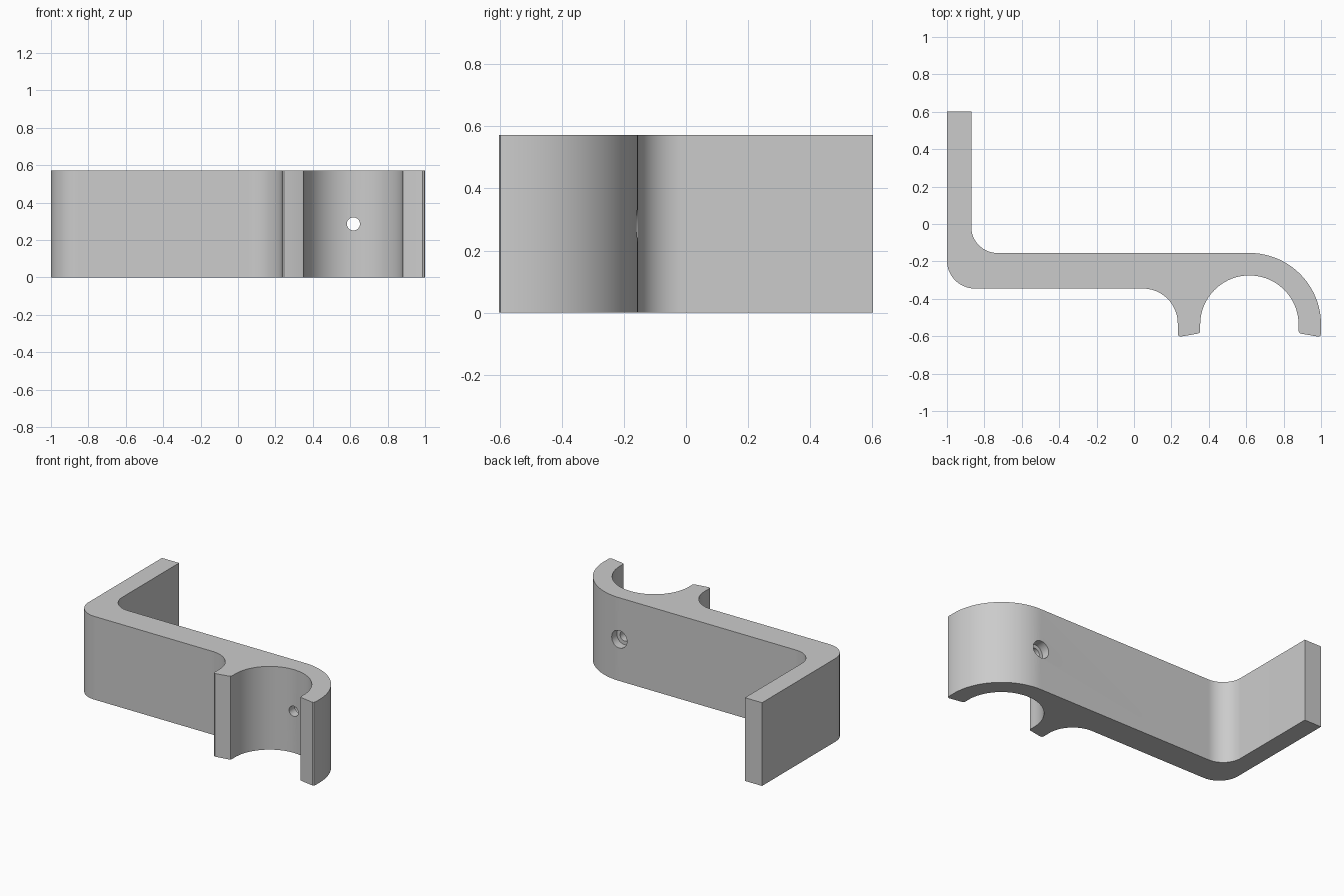
import bpy, bmesh
from math import cos, sin, radians
from mathutils import Matrix

cube = bpy.data.objects.get("Cube")
if cube:
    bpy.data.objects.remove(cube, do_unlink=True)

HEIGHT = 0.572
CX, CY, R_OUT, R_IN = 0.617, -0.538, 0.383, 0.263   # clip arcs
BACK, FRONT = -0.155, -0.345                         # arm faces

grey = bpy.data.materials.new("light grey")
grey.use_nodes = True
GREY = (0.6, 0.6, 0.6, 1)
grey.diffuse_color = GREY
grey.node_tree.nodes["Principled BSDF"].inputs["Base Color"].default_value = GREY


def arc(x, y, r, a0, a1, n=20):
    angles = [radians(a0 + (a1 - a0) * i / n) for i in range(n + 1)]
    return [(x + r * cos(a), y + r * sin(a)) for a in angles]


# Rounded, slanted clip tip, outer side first
tip = [(R_OUT, -0.588), (R_OUT - 0.004, -0.598), (R_OUT - 0.013, -0.6025),
       (R_IN + 0.012, -0.586), (R_IN + 0.003, -0.581), (R_IN, -0.572)]
right_tip = [(CX + x, y) for x, y in tip]
left_tip = [(CX - x, y) for x, y in tip]

# Bracket outline, anticlockwise from the top of the hanging plate
outline = [(-0.87, 0.6025), (-1, 0.6025)]
outline += arc(-0.85, FRONT + 0.15, 0.15, 180, 270)
outline += arc(0.047, FRONT - 0.187, 0.187, 90, 0)
outline += left_tip
outline += arc(CX, CY, R_IN, 180, 0, 48)
outline += right_tip[::-1]
outline += arc(CX, CY, R_OUT, 0, 90, 32)
outline += arc(-0.73, BACK + 0.14, 0.14, 270, 180)

bm = bmesh.new()
base = bm.faces.new([bm.verts.new((x, y, 0)) for x, y in outline])
top = bmesh.ops.extrude_face_region(bm, geom=[base])["geom"]
bmesh.ops.translate(bm, vec=(0, 0, HEIGHT),
                    verts=[v for v in top if isinstance(v, bmesh.types.BMVert)])
bmesh.ops.recalc_face_normals(bm, faces=bm.faces)
mesh = bpy.data.meshes.new("hook_bracket")
bm.to_mesh(mesh)
bm.free()
mesh.materials.append(grey)
bracket = bpy.data.objects.new("hook_bracket", mesh)
bpy.context.collection.objects.link(bracket)
bpy.context.view_layer.objects.active = bracket
bracket.select_set(True)


# Screw hole with a wider recess at the back
def drill(name, radius, y0, y1):
    bpy.ops.mesh.primitive_cylinder_add(
        vertices=32, radius=radius, depth=y1 - y0,
        location=(CX, (y0 + y1) / 2, HEIGHT / 2), rotation=(radians(90), 0, 0))
    cutter = bpy.context.object
    cutter.name = name
    cutter.hide_render = True
    cutter.data.materials.append(grey)
    bpy.context.view_layer.objects.active = bracket
    mod = bracket.modifiers.new(name, "BOOLEAN")
    mod.object = cutter
    mod.operation = "DIFFERENCE"
    mod.solver = "EXACT"
    bpy.ops.object.modifier_apply(modifier=name)
    bpy.data.objects.remove(cutter, do_unlink=True)


drill("screw_hole", 0.035, -0.4, 0)
drill("screw_recess", 0.06, -0.215, 0)

bpy.ops.object.select_all(action="DESELECT")
bracket.select_set(True)
bpy.context.view_layer.objects.active = bracket
bpy.ops.object.shade_smooth_by_angle(angle=radians(30))
